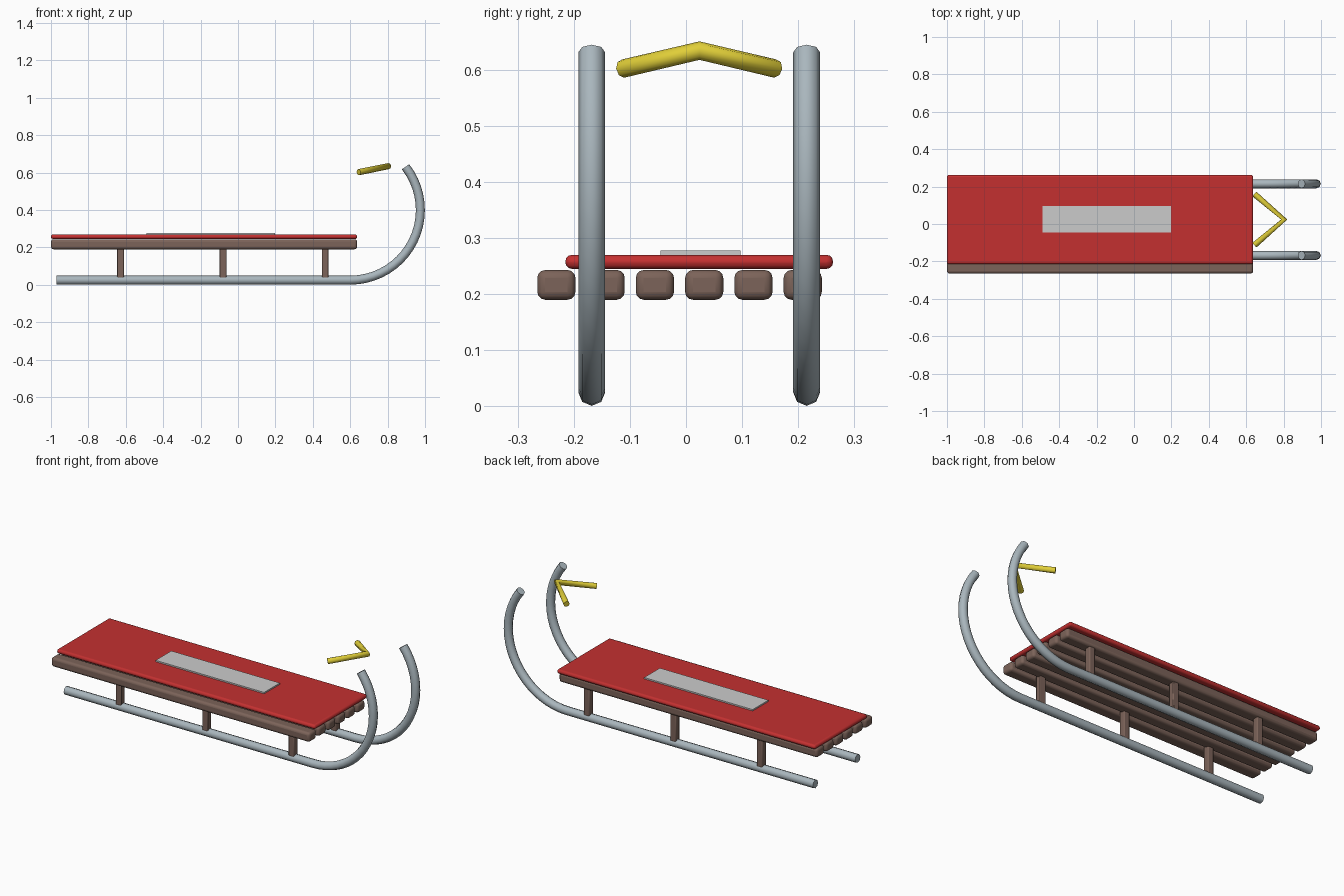
import bpy
from math import sin, cos, radians

if "Cube" in bpy.data.objects:
    bpy.data.objects.remove(bpy.data.objects["Cube"])


def material(name, rgb):
    m = bpy.data.materials.new(name)
    m.diffuse_color = (*rgb, 1)
    m.use_nodes = True
    m.node_tree.nodes["Principled BSDF"].inputs["Base Color"].default_value = m.diffuse_color
    return m


METAL = material("steel_blue", (0.40, 0.47, 0.51))
WOOD = material("wood", (0.20, 0.125, 0.10))
RED = material("red", (0.55, 0.03, 0.03))
YELLOW = material("yellow", (0.75, 0.62, 0.04))


def box(name, lo, hi, mat=None, bevel=0.0, segments=3):
    bpy.ops.mesh.primitive_cube_add(size=1, location=[(a + b) / 2 for a, b in zip(lo, hi)])
    ob = bpy.context.object
    ob.name = name
    ob.scale = [b - a for a, b in zip(lo, hi)]
    bpy.ops.object.transform_apply(location=False, rotation=False, scale=True)
    if mat:
        ob.data.materials.append(mat)
    if bevel:
        mod = ob.modifiers.new("bevel", 'BEVEL')
        mod.width, mod.segments = bevel, segments
        bpy.ops.object.shade_smooth_by_angle(angle=radians(35))
    return ob


def tube(name, points, radius, mat):
    cu = bpy.data.curves.new(name, 'CURVE')
    cu.dimensions = '3D'
    cu.bevel_depth, cu.bevel_resolution = radius, 2
    cu.use_fill_caps = True
    sp = cu.splines.new('POLY')
    sp.points.add(len(points) - 1)
    for p, co in zip(sp.points, points):
        p.co = (*co, 1)
    sp.use_smooth = True
    cu.materials.append(mat)
    ob = bpy.data.objects.new(name, cu)
    bpy.context.collection.objects.link(ob)
    return ob


# runners with curled fronts, and their posts
R, Z0, XC = 0.375, 0.025, 0.60
for side, y in (("right", -0.168), ("left", 0.215)):
    path = [(-0.97, y, Z0)]
    n = 20
    for i in range(n + 1):
        a = radians(-90 + 128 * i / n)
        path.append((XC + R * cos(a), y, Z0 + R + R * sin(a)))
    tube(f"runner_{side}", path, 0.024, METAL)
    for i, x in enumerate((-0.628, -0.08, 0.467)):
        box(f"post_{side}_{i + 1}", (x - 0.018, y - 0.018, 0.03),
            (x + 0.018, y + 0.018, 0.20), WOOD, 0.005, 2)

# wooden slats
for i in range(6):
    y = -0.231 + 0.0878 * i
    box(f"slat_{i + 1}", (-1.0, y - 0.034, 0.19), (0.637, y + 0.034, 0.243), WOOD, 0.014)

# seat pad and the plate on top
box("seat_pad", (-1.0, -0.215, 0.245), (0.637, 0.262, 0.270), RED, 0.0115)
box("top_plate", (-0.49, -0.045, 0.266), (0.197, 0.097, 0.278))

# pull rope
tube("pull_rope", [(0.645, -0.112, 0.602), (0.803, 0.024, 0.634), (0.645, 0.159, 0.602)],
     0.0165, YELLOW)
